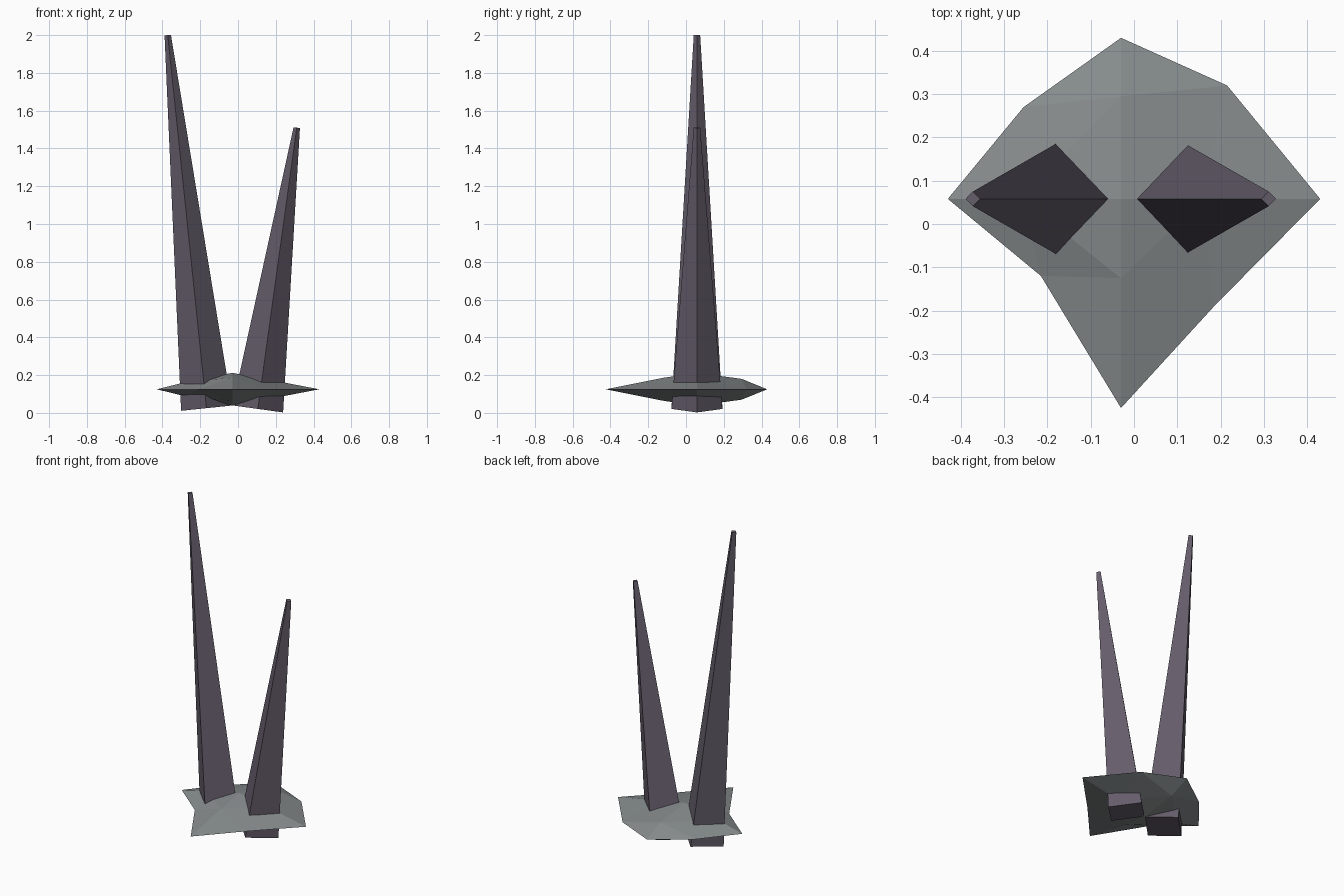
import bpy, bmesh
from mathutils import Vector

if "Cube" in bpy.data.objects:
    bpy.data.objects.remove(bpy.data.objects["Cube"])


def material(name, color):
    m = bpy.data.materials.new(name)
    m.diffuse_color = color
    m.use_nodes = True
    m.node_tree.nodes["Principled BSDF"].inputs["Base Color"].default_value = m.diffuse_color
    return m


def finish(bm, name, mat):
    bmesh.ops.recalc_face_normals(bm, faces=bm.faces)
    mesh = bpy.data.meshes.new(name)
    bm.to_mesh(mesh)
    bm.free()
    mesh.materials.append(mat)
    obj = bpy.data.objects.new(name, mesh)
    bpy.context.collection.objects.link(obj)
    return obj


def spike(name, base, tip, r_base, r_tip, mat):
    """Four-sided tapered spike leaning in the xz plane, ends square to its axis."""
    base, tip = Vector(base), Vector(tip)
    axis = (tip - base).normalized()
    v = Vector((0, 1, 0))
    u = v.cross(axis)
    bm = bmesh.new()
    rings = [[bm.verts.new(c + d * r) for d in (u, v, -u, -v)]
             for c, r in ((base, r_base), (tip, r_tip))]
    for i in range(4):
        j = (i + 1) % 4
        bm.faces.new((rings[0][i], rings[0][j], rings[1][j], rings[1][i]))
    bm.faces.new(rings[0])
    bm.faces.new(rings[1])
    return finish(bm, name, mat)


stone = material("stone", (0.24, 0.26, 0.265, 1))
dark = material("dark_spike", (0.13, 0.11, 0.145, 1))

# Flat rock base: irregular subdivided octahedron, mirrored about its rim height
CX, CY, CZ = -0.03, 0.058, 0.125
rim = [(0.43, CY), (0.215, 0.32), (CX, 0.43), (-0.255, 0.27),
       (-0.43, CY), (-0.215, -0.12), (CX, -0.425), (0.185, -0.19)]
mids = [(0.16, CY, 0.052), (CX, 0.295, 0.055), (-0.26, CY, 0.042), (CX, -0.125, 0.06)]
bm = bmesh.new()
ring = [bm.verts.new((x, y, CZ)) for x, y in rim]
for s in (1, -1):
    pole = bm.verts.new((CX, CY, CZ + s * 0.087))
    mid = [bm.verts.new((x, y, CZ + s * h)) for x, y, h in mids]
    for i in range(4):
        j = (i + 1) % 4
        corner, edge, following = ring[2 * i], ring[2 * i + 1], ring[2 * j]
        for tri in ((pole, mid[i], mid[j]), (mid[i], corner, edge),
                    (mid[i], edge, mid[j]), (mid[j], edge, following)):
            bm.faces.new(tri)
finish(bm, "rock_base", stone)

# Two spikes leaning apart
spike("tall_spike", (-0.167, CY, 0.025), (-0.372, CY, 2.0), 0.135, 0.017, dark)
spike("short_spike", (0.105, CY, 0.021), (0.311, CY, 1.51), 0.135, 0.017, dark)
